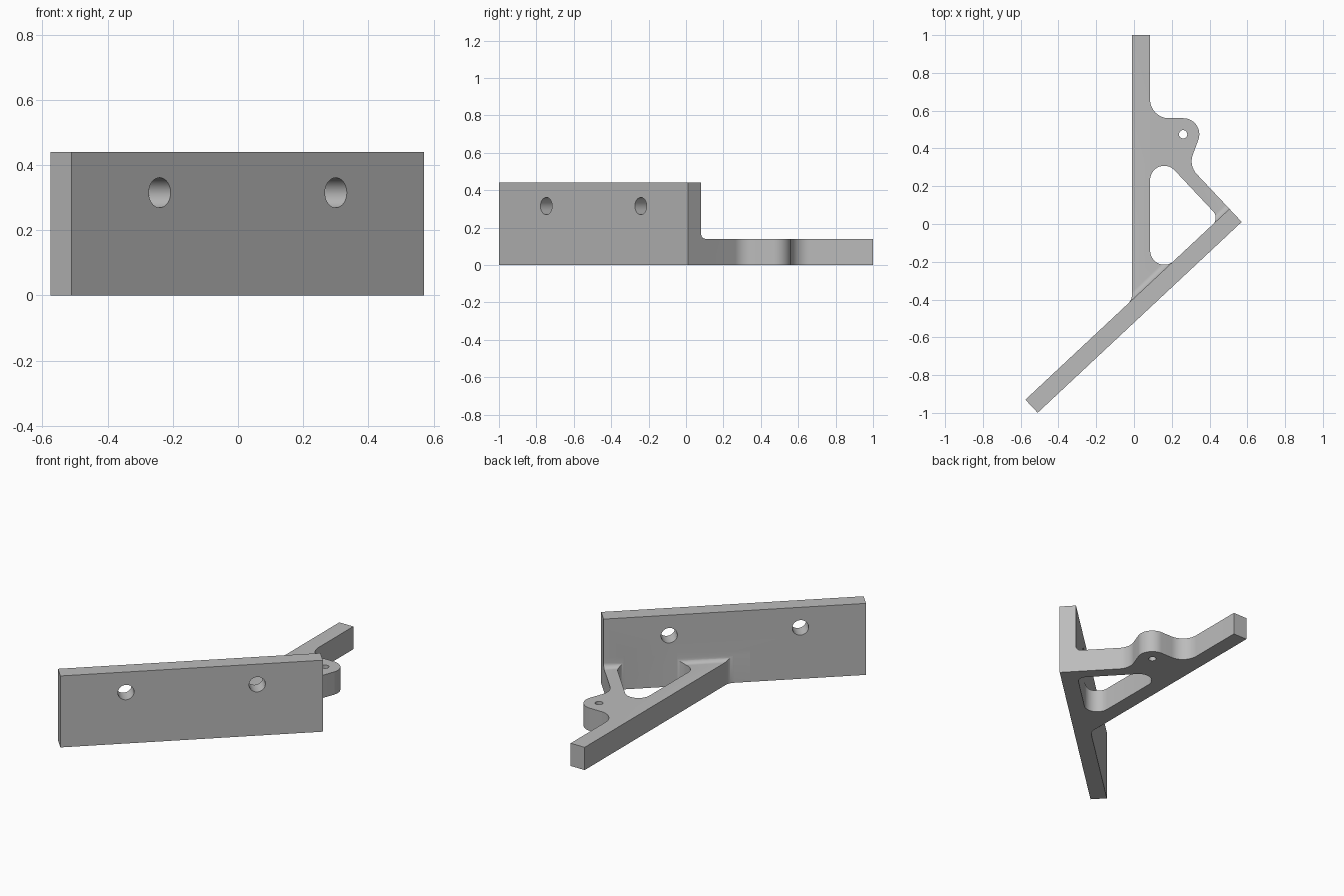
import bpy, bmesh, math
from mathutils import Vector, Matrix

cube = bpy.data.objects.get("Cube")
if cube:
    bpy.data.objects.remove(cube, do_unlink=True)

# One grey material
GREY = (0.5, 0.5, 0.5, 1)
mat = bpy.data.materials.new("plain grey")
mat.use_nodes = True
mat.diffuse_color = GREY
mat.node_tree.nodes["Principled BSDF"].inputs["Base Color"].default_value = GREY

# Frame of the slanted plate: U runs along it, N points out of its back
LENGTH, THICK, HEIGHT, ARM_H, FILLET = 1.479, 0.095, 0.44, 0.14, 0.03
BASE = Vector((-0.575, -0.93, 0))
U = Vector((1.08, 1.01, 0)).normalized()
Z = Vector((0, 0, 1))
N = Z.cross(U)


def on_plate(s, n):
    return BASE + U * s + N * n


def frame(a, b, origin):
    m = Matrix((a, b, a.cross(b))).transposed().to_4x4()
    m.translation = origin
    return m


def rounded(corners, steps=14):
    """Outline from (x, y, radius) corners with tangent arcs."""
    out = []
    for i, (x, y, r) in enumerate(corners):
        p = Vector((x, y))
        if r == 0:
            out.append(p)
            continue
        d0 = (Vector(corners[i - 1][:2]) - p).normalized()
        d1 = (Vector(corners[(i + 1) % len(corners)][:2]) - p).normalized()
        half = d0.angle(d1) / 2
        centre = p + (d0 + d1).normalized() * (r / math.sin(half))
        tangent = r / math.tan(half)
        v0, v1 = p + d0 * tangent - centre, p + d1 * tangent - centre
        sweep = v0.angle(v1) * (1 if v0.x * v1.y > v0.y * v1.x else -1)
        for k in range(steps + 1):
            out.append(centre + Matrix.Rotation(sweep * k / steps, 2) @ v0)
    return out


def circle(x, y, r, n=40):
    return [Vector((x + r * math.cos(k * math.tau / n),
                    y + r * math.sin(k * math.tau / n))) for k in range(n)]


def prism(name, outline, depth, matrix=Matrix()):
    bm = bmesh.new()
    face = bm.faces.new([bm.verts.new((p[0], p[1], 0)) for p in outline])
    top = bmesh.ops.extrude_face_region(bm, geom=[face])["geom"]
    bmesh.ops.translate(bm, vec=(0, 0, depth),
                        verts=[v for v in top if isinstance(v, bmesh.types.BMVert)])
    bm.transform(matrix)
    bmesh.ops.recalc_face_normals(bm, faces=bm.faces)
    me = bpy.data.meshes.new(name)
    bm.to_mesh(me)
    bm.free()
    me.materials.append(mat)
    ob = bpy.data.objects.new(name, me)
    bpy.context.collection.objects.link(ob)
    return ob


def combine(ob, other, operation):
    mod = ob.modifiers.new(operation.lower(), "BOOLEAN")
    mod.operation, mod.solver, mod.object = operation, "EXACT", other
    bpy.context.view_layer.objects.active = ob
    bpy.ops.object.modifier_apply(modifier=mod.name)
    bpy.data.objects.remove(other, do_unlink=True)


# Slanted mounting plate with two bolt holes
plate = prism("bracket", [on_plate(0, 0), on_plate(LENGTH, 0),
                          on_plate(LENGTH, -THICK), on_plate(0, -THICK)], HEIGHT)
for s in (0.25, 0.75):
    hole = prism("bolt_hole", circle(s * LENGTH, 0.315, 0.046), 0.3,
                 frame(U, Z, BASE + N * 0.1))
    combine(plate, hole, "DIFFERENCE")

# Arm with pivot lug and brace, its foot sunk into the plate
XL, XR = -0.01, 0.085
s_left, s_slot = (XL - BASE.x) / U.x, (XR - BASE.x) / U.x
foot = on_plate(s_left, 0)
outline = [(XL, foot.y, 0.07), (XL, 1, 0), (XR, 1, 0), (XR, 0.56, 0.1),
           (0.383, 0.56, 0.085), (0.29, 0.309, 0.1),
           (*on_plate(LENGTH, 0).xy, 0),
           (*on_plate(LENGTH, -0.04).xy, 0),
           (*on_plate(s_left - 0.12, -0.04).xy, 0),
           (*on_plate(s_left - 0.12, 0).xy, 0)]
arm = prism("arm", rounded(outline), ARM_H + FILLET + 0.03)

# Lower the arm's top, leaving a fillet against the plate
relief = [(FILLET * (1 - math.cos(a)), ARM_H + FILLET * (1 - math.sin(a)))
          for a in (math.pi / 2 * k / 10 for k in range(11))]
relief += [(2, ARM_H), (2, 1), (0, 1)]
combine(arm, prism("relief", relief, 5, frame(N, Z, BASE - U * 2)), "DIFFERENCE")

# Rounded triangular opening and pivot hole
down = Matrix.Translation((0, 0, -0.1))
slot = [(*on_plate(s_slot, -0.001).xy, 0.075), (XR, 0.423, 0.075),
        (*on_plate(LENGTH - 0.072, -0.001).xy, 0.05)]
combine(arm, prism("opening", rounded(slot), 1, down), "DIFFERENCE")
combine(arm, prism("pivot_hole", circle(0.26, 0.475, 0.022), 1, down), "DIFFERENCE")

# Join into one bracket
combine(plate, arm, "UNION")
bpy.ops.object.select_all(action="DESELECT")
plate.select_set(True)
bpy.context.view_layer.objects.active = plate
bpy.ops.object.shade_smooth_by_angle(angle=math.radians(30))
